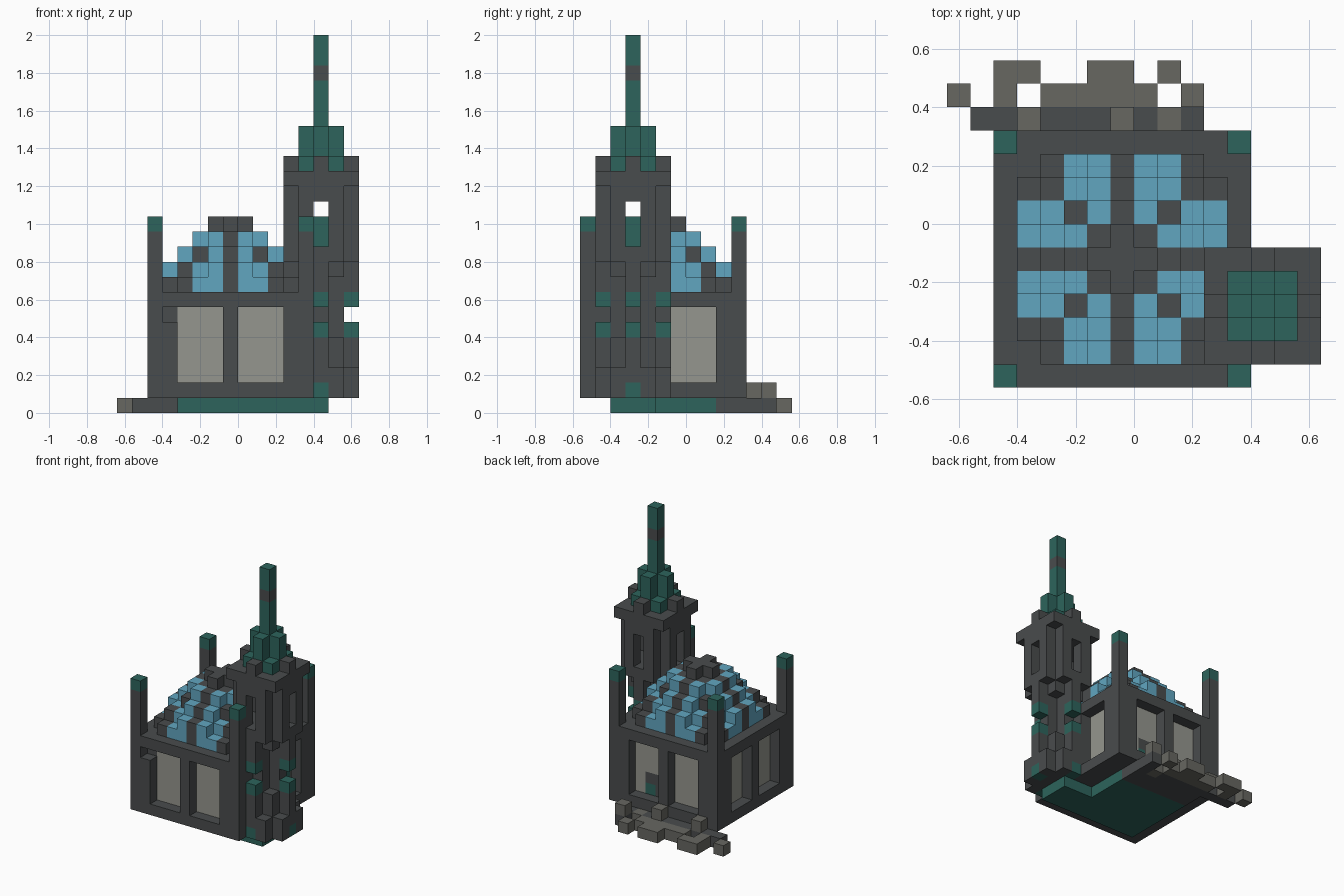
import bpy
import bmesh
from mathutils import Vector

old = bpy.data.objects.get("Cube")
if old:
    bpy.data.objects.remove(old, do_unlink=True)

S = 0.08                              # edge of one block
ORIGIN = Vector((-0.64, -0.56, 0.0))  # corner of the block grid
MID = (7, 5)                          # hall centre column
TOWER = (13, 3)                       # tower centre column


def srgb(c):
    c /= 255
    return c / 12.92 if c <= 0.04045 else ((c + 0.055) / 1.055) ** 2.4


def material(name, *rgb):
    mat = bpy.data.materials.new(name)
    col = [srgb(c) for c in rgb] + [1.0]
    mat.use_nodes = True
    mat.diffuse_color = col
    bsdf = next(n for n in mat.node_tree.nodes if n.type == 'BSDF_PRINCIPLED')
    bsdf.inputs["Base Color"].default_value = col
    bsdf.inputs["Roughness"].default_value = 0.9
    return mat


MATS = {
    "stone": material("dark stone", 73, 76, 77),
    "copper": material("green copper", 45, 100, 92),
    "blue": material("blue dome glass", 97, 166, 192),
    "pane": material("pale window pane", 149, 150, 142),
    "rubble": material("grey rubble", 103, 103, 97),
}
NAMES = list(MATS)
grid = {}   # cell -> (part, colour); the first block placed in a cell wins


def put(part, colour, cell):
    grid.setdefault(cell, (part, colour))


def box(part, colour, xs, ys, zs):
    """Fill an inclusive range of blocks."""
    for i in range(xs[0], xs[1] + 1):
        for j in range(ys[0], ys[1] + 1):
            for k in range(zs[0], zs[1] + 1):
                put(part, colour, (i, j, k))


def around(centre, radius):
    """Columns around a centre with their absolute offsets."""
    for dx in range(-radius, radius + 1):
        for dy in range(-radius, radius + 1):
            yield centre[0] + dx, centre[1] + dy, abs(dx), abs(dy)


# Corner posts with copper caps
for i in (2, 12):
    for j in (0, 10):
        box("corner_posts", "stone", (i, i), (j, j), (1, 11))
        put("corner_posts", "copper", (i, j, 12))

# Hall: framed walls with recessed panes on all four sides
for i, j, a, b in around(MID, 5):
    far, near = max(a, b), min(a, b)
    for k in range(1, 8):
        opening = 2 <= k <= 6 and 1 <= near <= 3
        if far == 5 and opening:
            continue
        if (i, j, k) == (3, 0, 6):    # chipped frame block
            continue
        if far == 4 and opening:
            broken = j == 9 and i in (8, 9) and k <= 3
            if broken:
                colour = "copper" if (i, k) == (9, 2) else "stone"
                put("broken_pane", colour, (i, j, k))
            else:
                put("window_panes", "pane", (i, j, k))
        else:
            put("hall", "stone", (i, j, k))

# Copper foundation under hall and tower
box("foundation", "copper", (4, 10), (2, 8), (0, 0))
box("foundation", "copper", (11, 13), (2, 4), (0, 0))

# Tower shaft, crown and spire
for i, j, a, b in around(TOWER, 2):
    far, near = max(a, b), min(a, b)
    octagon = not (far == 2 and near == 2)
    tip = far == 2 and near == 0
    for k in range(1, 14):
        if k <= 2 or k == 10:
            solid = octagon
        elif k <= 9:
            solid = near == 0 or (far == 1 and (k <= 4 or k == 9))
            if k == 6 and far == 2:
                solid = False
        else:                         # hollow belfry with four openings
            solid = far == 2 and near == 1
        if solid:
            green = tip and k in (1, 5, 7)
            put("tower_shaft", "copper" if green else "stone", (i, j, k))
    for k in (14, 15):
        if octagon or k == 15:
            put("tower_crown", "stone", (i, j, k))
    if tip:
        put("tower_crown", "stone", (i, j, 16))
    if far <= 1:
        put("spire", "copper", (i, j, 16))
        if near == 0:
            box("spire", "copper", (i, i), (j, j), (17, 18))
box("belfry_core", "copper", (13, 13), (3, 3), (11, 12))
put("spire", "stone", (13, 3, 22))
box("spire", "copper", (13, 13), (3, 3), (19, 24))

# Stepped dome: top layer by distance from the axis, with stone ribs
TOPS = {(0, 0): 12, (1, 0): 12, (1, 1): 11, (2, 0): 11, (2, 1): 11,
        (2, 2): 10, (3, 0): 10, (3, 1): 10, (3, 2): 9, (3, 3): 9,
        (4, 0): 9, (4, 1): 9, (4, 2): 8, (4, 3): 8}
for i, j, a, b in around(MID, 4):
    far, near = max(a, b), min(a, b)
    if (far, near) in TOPS:
        rib = near == 0 or far == near or (far, near) == (4, 3)
        box("dome_ribs" if rib else "dome_glass", "stone" if rib else "blue",
            (i, i), (j, j), (8, TOPS[far, near]))

# Rubble spilling out behind the hall
for i in (3, 7, 10):
    put("rubble", "rubble", (i, 12 if i == 10 else 11, 1))
put("rubble", "rubble", (9, 11, 0))
put("rubble_footing", "stone", (10, 12, 0))
box("rubble_footing", "stone", (1, 10), (11, 11), (0, 0))
box("rubble_footing", "stone", (4, 10), (9, 10), (0, 0))
box("rubble", "rubble", (4, 8), (12, 12), (0, 0))
for i, j in ((0, 12), (2, 12), (2, 13), (3, 13), (6, 13), (7, 13), (9, 13)):
    put("rubble", "rubble", (i, j, 0))

# Turn the blocks of each part into a mesh of visible faces
for part in sorted({p for p, _ in grid.values()}):
    bm = bmesh.new()
    verts = {}

    def vert(key):
        if key not in verts:
            verts[key] = bm.verts.new(ORIGIN + Vector(key) * S)
        return verts[key]

    for cell, (owner, colour) in grid.items():
        if owner != part:
            continue
        for axis in range(3):
            for side in (0, 1):
                step = list(cell)
                step[axis] += 2 * side - 1
                if tuple(step) in grid:
                    continue
                u, v = (axis + 1) % 3, (axis + 2) % 3
                corners = []
                for du, dv in ((0, 0), (1, 0), (1, 1), (0, 1)):
                    p = list(cell)
                    p[axis] += side
                    p[u] += du
                    p[v] += dv
                    corners.append(vert(tuple(p)))
                face = bm.faces.new(corners if side else corners[::-1])
                face.material_index = NAMES.index(colour)
    mesh = bpy.data.meshes.new(part)
    for name in NAMES:
        mesh.materials.append(MATS[name])
    bm.to_mesh(mesh)
    bm.free()
    bpy.context.collection.objects.link(bpy.data.objects.new(part, mesh))
